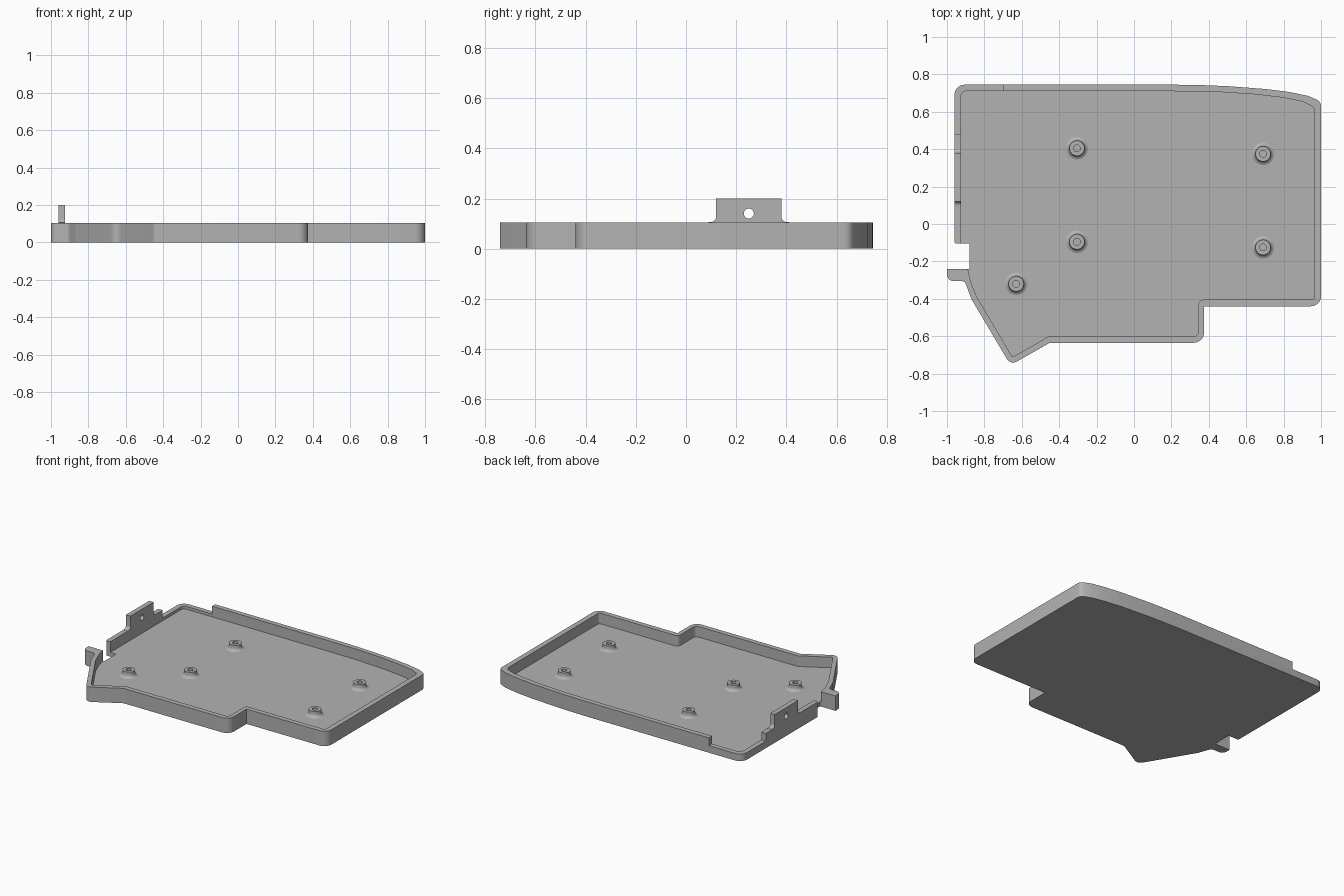
import bpy
import bmesh
from math import radians, tan, pi
from mathutils import Matrix, Vector

cube = bpy.data.objects.get("Cube")
if cube:
    bpy.data.objects.remove(cube, do_unlink=True)

grey = bpy.data.materials.new("matt grey")
grey.use_nodes = True
grey.diffuse_color = (0.45, 0.45, 0.45, 1)
for node in grey.node_tree.nodes:
    if node.type == 'BSDF_PRINCIPLED':
        node.inputs["Base Color"].default_value = grey.diffuse_color

FLOOR, RIM, LOW_RIM = 0.03, 0.105, 0.05


def rounded(corners, steps=8):
    """Turn (x, y[, radius]) corners into an outline with true arc fillets."""
    points = []
    for i, corner in enumerate(corners):
        p = Vector(corner[:2])
        if len(corner) < 3:
            points.append(p)
            continue
        a = (Vector(corners[i - 1][:2]) - p).normalized()
        b = (Vector(corners[(i + 1) % len(corners)][:2]) - p).normalized()
        half = a.angle(b) / 2
        radius = corner[2]
        start = p + a * (radius / tan(half))
        centre = p + (a + b).normalized() * (radius / abs(Vector((a.x, a.y)).cross((a + b).normalized())))
        sweep = pi - 2 * half
        if a.cross(b) > 0:
            sweep = -sweep
        for k in range(steps + 1):
            turn = Matrix.Rotation(sweep * k / steps, 2)
            points.append(centre + turn @ (start - centre))
    return points


def finish(bm, name):
    bmesh.ops.recalc_face_normals(bm, faces=bm.faces)
    mesh = bpy.data.meshes.new(name)
    bm.to_mesh(mesh)
    bm.free()
    mesh.materials.append(grey)
    obj = bpy.data.objects.new(name, mesh)
    bpy.context.collection.objects.link(obj)
    return obj


def prism(name, outline, low, high, place=lambda u, v, w: (u, v, w)):
    bm = bmesh.new()
    rings = [[bm.verts.new(place(p[0], p[1], w)) for p in outline] for w in (low, high)]
    for ring in rings:
        bm.faces.new(ring)
    for i in range(len(outline)):
        bm.faces.new((rings[0][i - 1], rings[0][i], rings[1][i], rings[1][i - 1]))
    return finish(bm, name)


def activate(obj):
    bpy.ops.object.select_all(action='DESELECT')
    obj.select_set(True)
    bpy.context.view_layer.objects.active = obj


def cut(obj, cutter):
    mod = obj.modifiers.new("cut", 'BOOLEAN')
    mod.operation = 'DIFFERENCE'
    mod.solver = 'EXACT'
    mod.object = cutter
    activate(obj)
    bpy.ops.object.modifier_apply(modifier=mod.name)
    bpy.data.objects.remove(cutter, do_unlink=True)


def smooth(obj):
    activate(obj)
    bpy.ops.object.shade_smooth_by_angle(angle=radians(30))


# Tray footprint, including the side gap and the hook
footprint = rounded([
    (-0.96, 0.745, 0.055), (-0.96, -0.105, 0.012), (-0.88, -0.105), (-0.88, -0.24),
    (-1, -0.24), (-1, -0.305, 0.035), (-0.905, -0.305, 0.03), (-0.87, -0.4, 0.1),
    (-0.66, -0.755, 0.04), (-0.45, -0.635, 0.03), (0.375, -0.635, 0.055),
    (0.375, -0.44), (1, -0.44, 0.055), (1, 0.655, 0.04), (0.93, 0.685),
    (0.83, 0.706), (0.7, 0.722), (0.5, 0.737), (0.35, 0.743), (0.2, 0.745)])
tray = prism("tray", footprint, 0, RIM)

# Hollow inside the rim
cavity = rounded([
    (-0.925, 0.71, 0.025), (-0.925, -0.235), (-0.89, -0.235), (-0.872, -0.31, 0.05),
    (-0.84, -0.39, 0.1), (-0.65, -0.712, 0.012), (-0.455, -0.6, 0.02),
    (0.345, -0.6, 0.025), (0.345, -0.405, 0.025), (0.963, -0.405, 0.015),
    (0.963, 0.625, 0.03), (0.9, 0.655), (0.8, 0.675), (0.65, 0.693),
    (0.45, 0.706), (0.2, 0.71)])
cut(tray, prism("cavity_cutter", cavity, FLOOR, 0.3))

# Lowered rim around the back corner
notch = [(-1.1, 0.48), (-0.7, 0.48), (-0.7, 0.9), (-1.1, 0.9)]
cut(tray, prism("notch_cutter", notch, LOW_RIM, 0.3))
smooth(tray)

# Upright tab with flared foot and a screw hole
tab_profile = rounded([
    (0.38, RIM + 0.001, 0.022), (0.38, 0.2), (0.12, 0.2),
    (0.12, RIM + 0.001, 0.022), (0.09, RIM + 0.001), (0.09, RIM), (0.41, RIM), (0.41, RIM + 0.001)])
tab = prism("side_tab", tab_profile, -0.96, -0.925, lambda u, v, w: (w, u, v))
bm = bmesh.new()
bmesh.ops.create_cone(bm, cap_ends=True, segments=32, radius1=0.02, radius2=0.02, depth=0.3,
                      matrix=Matrix.Translation((-0.94, 0.25, 0.14)) @ Matrix.Rotation(pi / 2, 4, 'Y'))
cut(tab, finish(bm, "hole_cutter"))
smooth(tab)

# Standoff posts with flared feet and blind holes
post_profile = [(0, 0.04), (0.018, 0.04), (0.018, 0.07), (0.041, 0.07), (0.041, 0.05),
                (0.044, 0.041), (0.05, 0.034), (0.06, FLOOR), (0.06, 0.025)]
posts = [(-0.305, 0.405), (-0.305, -0.095), (0.69, 0.375), (0.69, -0.125), (-0.63, -0.32)]
for number, (x, y) in enumerate(posts, 1):
    bm = bmesh.new()
    line = [bm.verts.new((r, 0, z)) for r, z in post_profile]
    edges = [bm.edges.new(pair) for pair in zip(line, line[1:])]
    bmesh.ops.spin(bm, geom=line + edges, cent=(0, 0, 0), axis=(0, 0, 1),
                   angle=2 * pi, steps=32, use_duplicate=False)
    bmesh.ops.remove_doubles(bm, verts=bm.verts, dist=0.0001)
    post = finish(bm, f"standoff_post_{number}")
    # An open underside can confuse the normals, so make the top ring face up
    if max(post.data.polygons, key=lambda f: f.center.z).normal.z < 0:
        post.data.flip_normals()
    post.location = (x, y, 0)
    smooth(post)
